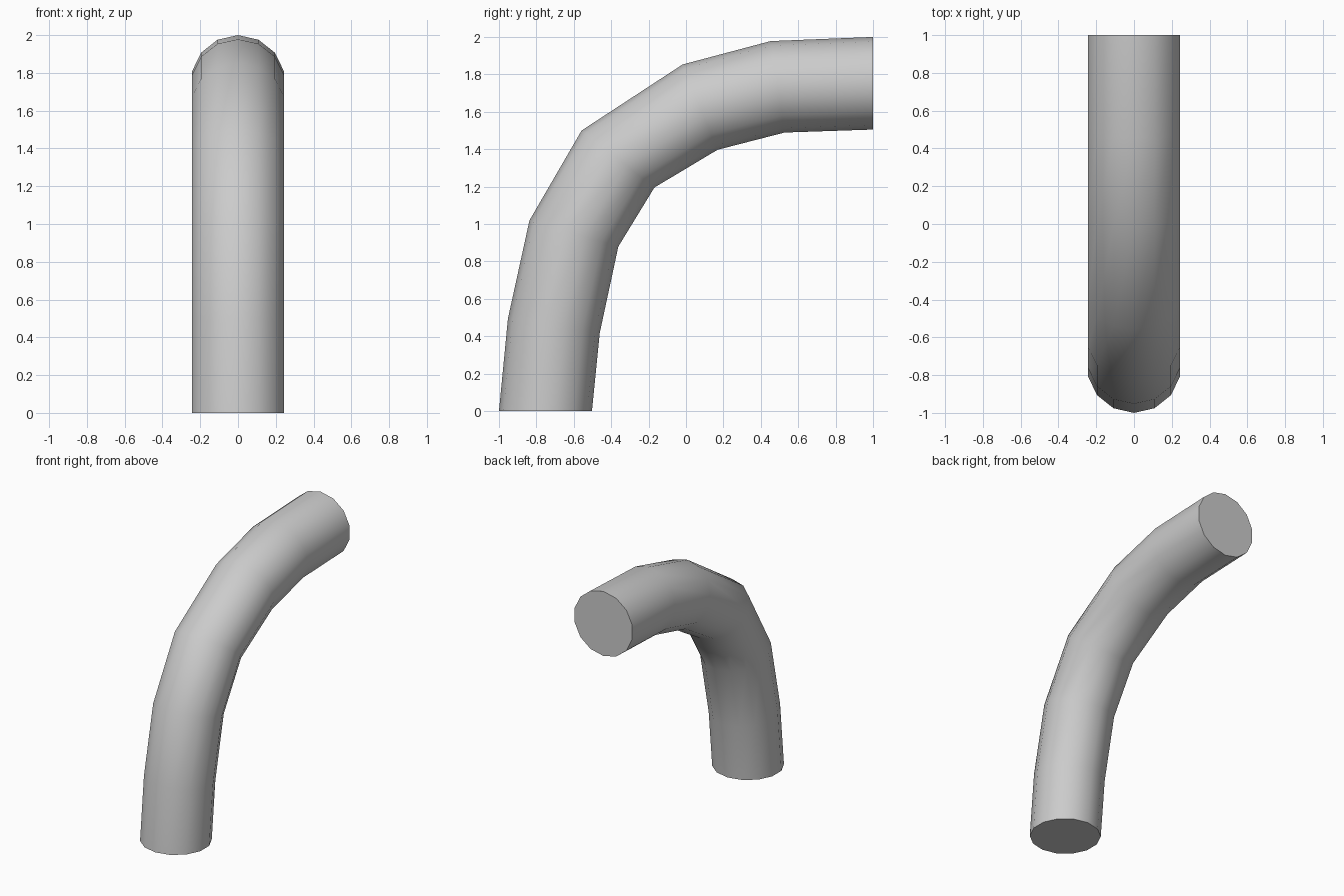
import bpy, bmesh, math
from mathutils import Vector

if "Cube" in bpy.data.objects:
    bpy.data.objects.remove(bpy.data.objects["Cube"])

SIDES = 14
RADIUS_X = 0.25

# Outer and inner (y, z) points of each ring along the bend
rings = [
    ((-1.00, 0.00), (-0.503, 0.00)),
    ((-0.952, 0.495), (-0.461, 0.418)),
    ((-0.837, 1.019), (-0.362, 0.879)),
    ((-0.558, 1.50), (-0.169, 1.195)),
    ((-0.018, 1.853), (0.169, 1.397)),
    ((0.453, 1.978), (0.527, 1.489)),
    ((1.00, 2.00), (1.00, 1.505)),
]


def add_ring(bm, outer, inner):
    o, i = Vector((0, *outer)), Vector((0, *inner))
    centre, half = (o + i) / 2, (o - i) / 2
    angles = [2 * math.pi * k / SIDES for k in range(SIDES)]
    return [bm.verts.new(centre + half * math.cos(a)
                         + Vector((RADIUS_X * math.sin(a), 0, 0))) for a in angles]


# Bent pipe: bridged rings with flat end caps
bm = bmesh.new()
loops = [add_ring(bm, o, i) for o, i in rings]
for a, b in zip(loops, loops[1:]):
    for k in range(SIDES):
        n = (k + 1) % SIDES
        bm.faces.new((a[k], a[n], b[n], b[k]))
bm.faces.new(loops[0])
bm.faces.new(loops[-1])
bmesh.ops.recalc_face_normals(bm, faces=bm.faces)

mesh = bpy.data.meshes.new("bent_pipe")
bm.to_mesh(mesh)
bm.free()
pipe = bpy.data.objects.new("bent_pipe", mesh)
bpy.context.collection.objects.link(pipe)

# Smooth body, sharp cap rims
bpy.context.view_layer.objects.active = pipe
pipe.select_set(True)
bpy.ops.object.shade_smooth_by_angle(angle=math.radians(40))
